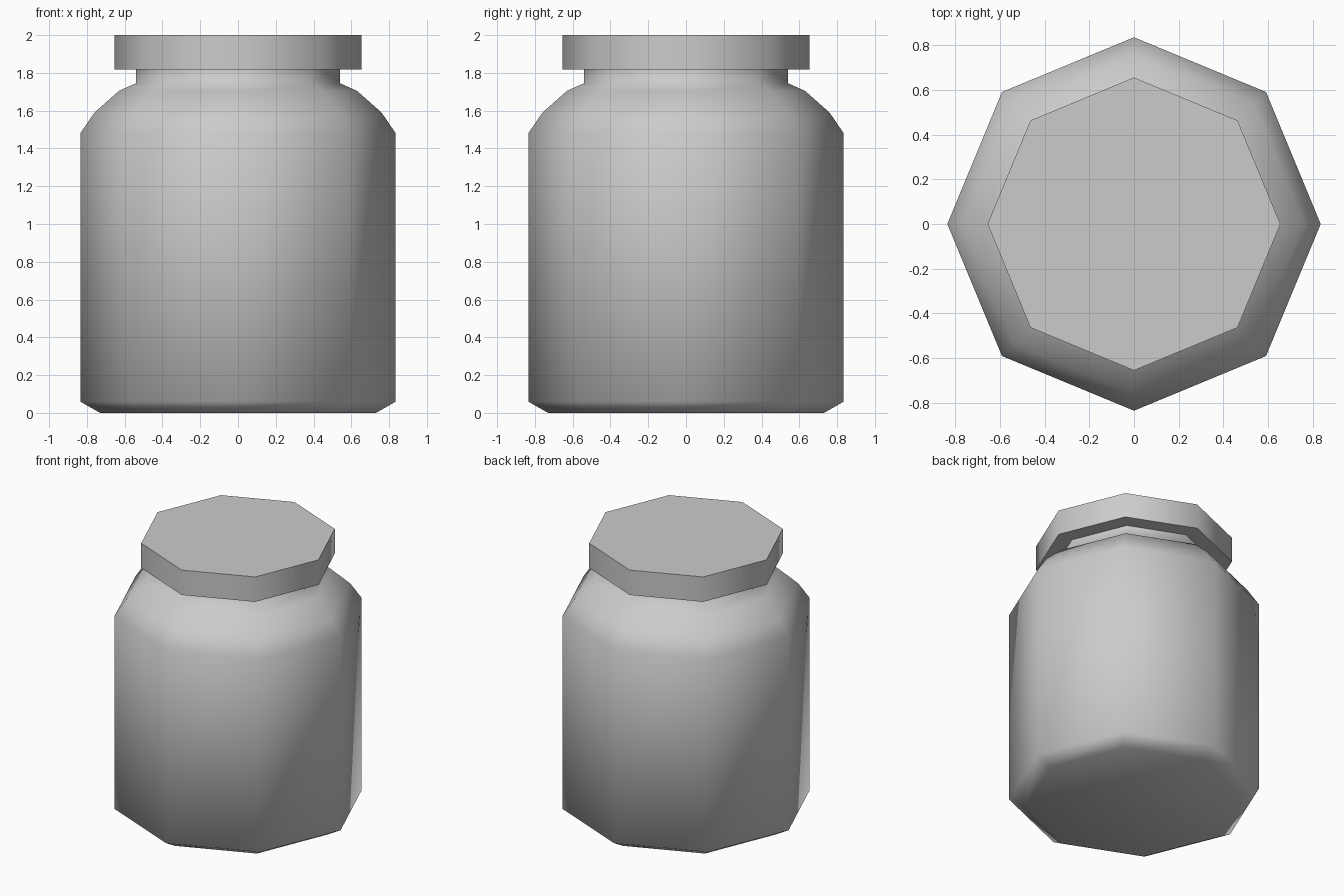
import bpy, bmesh, math

if "Cube" in bpy.data.objects:
    bpy.data.objects.remove(bpy.data.objects["Cube"])

SIDES = 8


def lathe(name, profile):
    """Spin (radius, height) points into a closed eight-sided solid."""
    bm = bmesh.new()
    rings = []
    for r, z in profile:
        rings.append([bm.verts.new((r * math.cos(2 * math.pi * i / SIDES),
                                    r * math.sin(2 * math.pi * i / SIDES), z))
                      for i in range(SIDES)])
    for low, high in zip(rings, rings[1:]):
        for i in range(SIDES):
            j = (i + 1) % SIDES
            bm.faces.new((low[i], low[j], high[j], high[i]))
    bm.faces.new(rings[0][::-1])
    bm.faces.new(rings[-1])
    bmesh.ops.recalc_face_normals(bm, faces=bm.faces)
    mesh = bpy.data.meshes.new(name)
    bm.to_mesh(mesh)
    bm.free()
    obj = bpy.data.objects.new(name, mesh)
    bpy.context.collection.objects.link(obj)
    bpy.ops.object.select_all(action='DESELECT')
    obj.select_set(True)
    bpy.context.view_layer.objects.active = obj
    bpy.ops.object.shade_smooth_by_angle(angle=math.radians(70))
    return obj


# Jar body: chamfered base, straight wall, rounded shoulder and neck
lathe("jar_body", [(0.73, 0), (0.835, 0.06), (0.835, 1.48), (0.76, 1.59),
                   (0.63, 1.705), (0.54, 1.745), (0.54, 1.83)])

# Lid: flat disc overhanging the neck
lathe("jar_lid", [(0.655, 1.817), (0.655, 2.0)])
